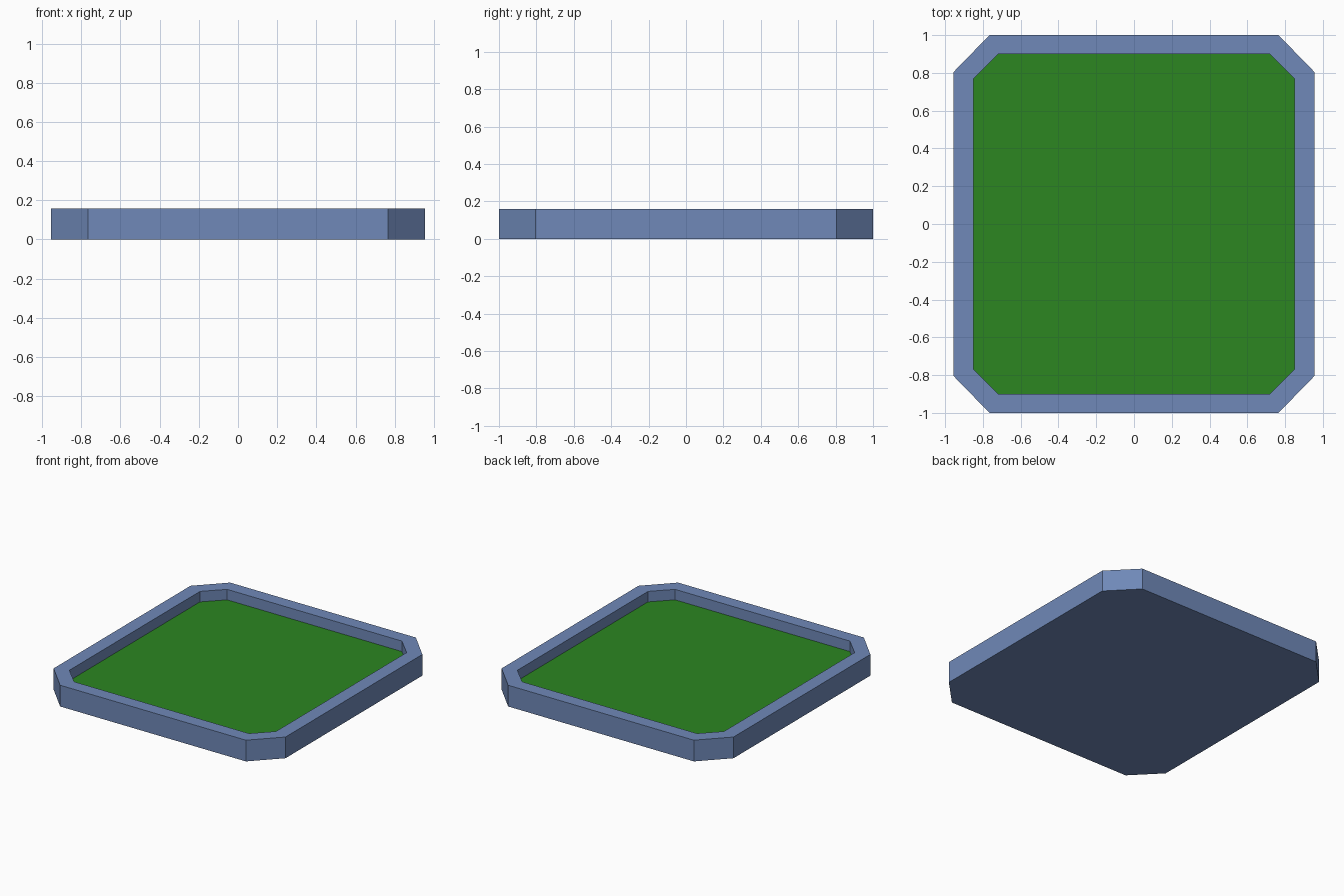
import bpy
import bmesh

cube = bpy.data.objects.get("Cube")
if cube:
    bpy.data.objects.remove(cube, do_unlink=True)


def material(name, rgb):
    mat = bpy.data.materials.new(name)
    mat.use_nodes = True
    color = (*rgb, 1)
    mat.diffuse_color = color
    mat.node_tree.nodes["Principled BSDF"].inputs["Base Color"].default_value = color
    return mat


def octagon(bm, half_x, half_y, cut_x, cut_y, z):
    """Ring of vertices for a rectangle with clipped corners."""
    quarter = [(half_x, cut_y), (cut_x, half_y)]
    points = quarter + [(-x, y) for x, y in reversed(quarter)]
    points += [(-x, -y) for x, y in points]
    return [bm.verts.new((x, y, z)) for x, y in points]


def bridge(bm, a, b):
    for i in range(len(a)):
        j = (i + 1) % len(a)
        bm.faces.new((a[i], a[j], b[j], b[i]))


def finish(name, bm, mat):
    mesh = bpy.data.meshes.new(name)
    bm.to_mesh(mesh)
    bm.free()
    mesh.materials.append(mat)
    obj = bpy.data.objects.new(name, mesh)
    bpy.context.collection.objects.link(obj)


outer = (0.955, 1.0, 0.765, 0.805)
inner = (0.851, 0.9, 0.72, 0.768)
height, floor = 0.158, 0.08

# Tray: base, outer wall, rim and inner wall
bm = bmesh.new()
rings = [octagon(bm, *outer, 0), octagon(bm, *outer, height),
         octagon(bm, *inner, height), octagon(bm, *inner, floor)]
bm.faces.new(rings[0][::-1])
for low, high in zip(rings, rings[1:]):
    bridge(bm, low, high)
finish("tray_frame", bm, material("slate blue", (0.16, 0.25, 0.48)))

# Green floor closing the recess
bm = bmesh.new()
bm.faces.new(octagon(bm, *inner, floor))
finish("grass_floor", bm, material("grass green", (0.025, 0.24, 0.015)))
